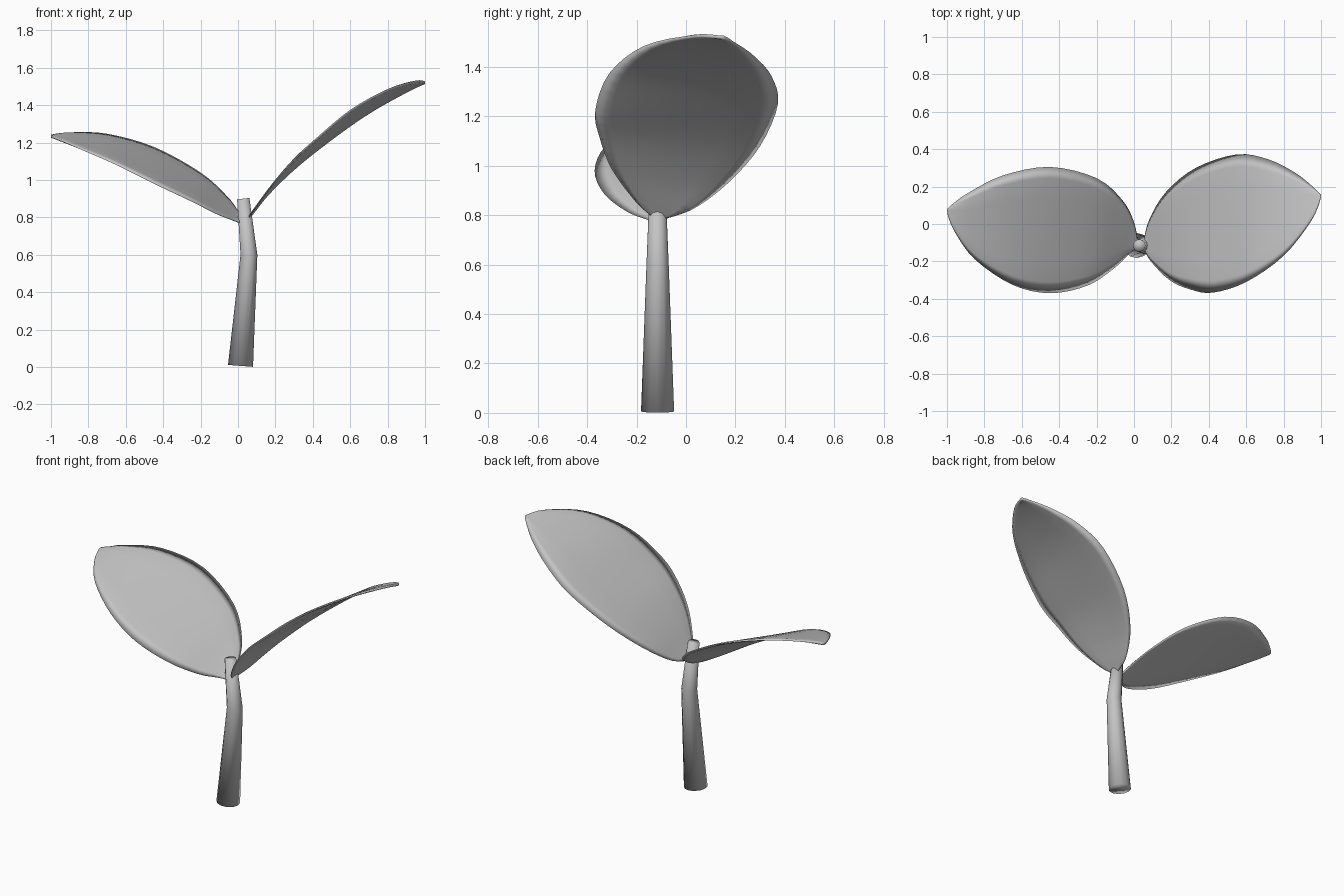
import bpy, bmesh, math
from mathutils import Vector

if "Cube" in bpy.data.objects:
    bpy.data.objects.remove(bpy.data.objects["Cube"])

grey = bpy.data.materials.new("plain_grey")
grey.diffuse_color = (0.55, 0.55, 0.55, 1)
grey.use_nodes = True
grey.node_tree.nodes["Principled BSDF"].inputs["Base Color"].default_value = grey.diffuse_color


def finish(name, bm):
    mesh = bpy.data.meshes.new(name)
    bm.to_mesh(mesh)
    bm.free()
    mesh.materials.append(grey)
    mesh.polygons.foreach_set("use_smooth", [True] * len(mesh.polygons))
    obj = bpy.data.objects.new(name, mesh)
    bpy.context.collection.objects.link(obj)
    return obj


def spline(points, k, f):
    """Smooth curve through the points, between points k and k + 1."""
    n = len(points) - 1
    a, b, c, d = (points[min(max(k + o, 0), n)] for o in (-1, 0, 1, 2))
    return 0.5 * (2 * b + (c - a) * f + (2 * a - 5 * b + 4 * c - d) * f * f
                  + (3 * b - a - 3 * c + d) * f ** 3)


def leaf(name, stations, steps=4, thick=0.007):
    """Thin closed blade between a front and a back edge, with a soft rim."""
    front = [Vector(s[0]) for s in stations]
    back = [Vector(s[1]) for s in stations]
    params = [(k, i / steps) for k in range(len(stations) - 1) for i in range(steps)]
    params.append((len(stations) - 2, 1.0))
    cross = [0, 0.09, 0.25, 0.5, 0.75, 0.91, 1]
    bm = bmesh.new()
    loops = []
    for k, f in params:
        a, b = spline(front, k, f), spline(back, k, f)
        off = Vector((0, 0, thick))
        upper = [a.lerp(b, t) + (off if 0 < t < 1 else off * 0) for t in cross]
        lower = [a.lerp(b, t) - off for t in cross[-2:0:-1]]
        loops.append([bm.verts.new(p) for p in upper + lower])
    n = len(loops[0])
    for r, s in zip(loops, loops[1:]):
        for j in range(n):
            m = (j + 1) % n
            bm.faces.new((r[j], s[j], s[m], r[m]))
    bm.faces.new(loops[0])
    bm.faces.new(loops[-1][::-1])
    bmesh.ops.recalc_face_normals(bm, faces=bm.faces[:])
    return finish(name, bm)


# Stem: tapered tube with one bend
path = [((0.0135, -0.115, 0.006), 0.067), ((0.0585, -0.115, 0.60), 0.045),
        ((0.028, -0.115, 0.90), 0.033)]
sides = 12
bm = bmesh.new()
rings = []
for i, (c, r) in enumerate(path):
    lo, hi = Vector(path[max(i - 1, 0)][0]), Vector(path[min(i + 1, 2)][0])
    d = (hi - lo).normalized()
    u = Vector((0, 1, 0)).cross(d).normalized()
    v = d.cross(u)
    rings.append([bm.verts.new(Vector(c) + r * (u * math.cos(a) + v * math.sin(a)))
                  for a in (2 * math.pi * k / sides for k in range(sides))])
for r, s in zip(rings, rings[1:]):
    for k in range(sides):
        m = (k + 1) % sides
        bm.faces.new((r[k], r[m], s[m], s[k]))
bm.faces.new(rings[0][::-1])
bm.faces.new(rings[-1])
finish("stem", bm)

# Right leaf: steeper, front edge / back edge per station
leaf("right_leaf", [
    ((0.05, -0.13, 0.79), (0.05, -0.10, 0.79)),
    ((0.09, -0.20, 0.85), (0.08, 0.02, 0.82)),
    ((0.19, -0.30, 0.985), (0.17, 0.17, 0.93)),
    ((0.30, -0.35, 1.115), (0.33, 0.30, 1.08)),
    ((0.42, -0.367, 1.225), (0.55, 0.372, 1.25)),
    ((0.60, -0.31, 1.375), (0.72, 0.345, 1.365)),
    ((0.80, -0.17, 1.485), (0.86, 0.275, 1.445)),
    ((0.95, 0.02, 1.527), (0.95, 0.205, 1.495)),
    ((1.0, 0.14, 1.52), (1.0, 0.155, 1.52))])

# Left leaf: lower, tilted towards the front
leaf("left_leaf", [
    ((0.01, -0.135, 0.775), (0.02, -0.09, 0.785)),
    ((-0.03, -0.165, 0.785), (0.0, 0.01, 0.835)),
    ((-0.11, -0.24, 0.815), (-0.06, 0.125, 0.915)),
    ((-0.25, -0.33, 0.885), (-0.20, 0.245, 1.04)),
    ((-0.45, -0.37, 0.98), (-0.45, 0.305, 1.177)),
    ((-0.65, -0.325, 1.08), (-0.70, 0.26, 1.247)),
    ((-0.85, -0.19, 1.167), (-0.88, 0.17, 1.255)),
    ((-0.96, -0.04, 1.215), (-0.96, 0.115, 1.245)),
    ((-1.0, 0.06, 1.233), (-1.0, 0.08, 1.235))])
